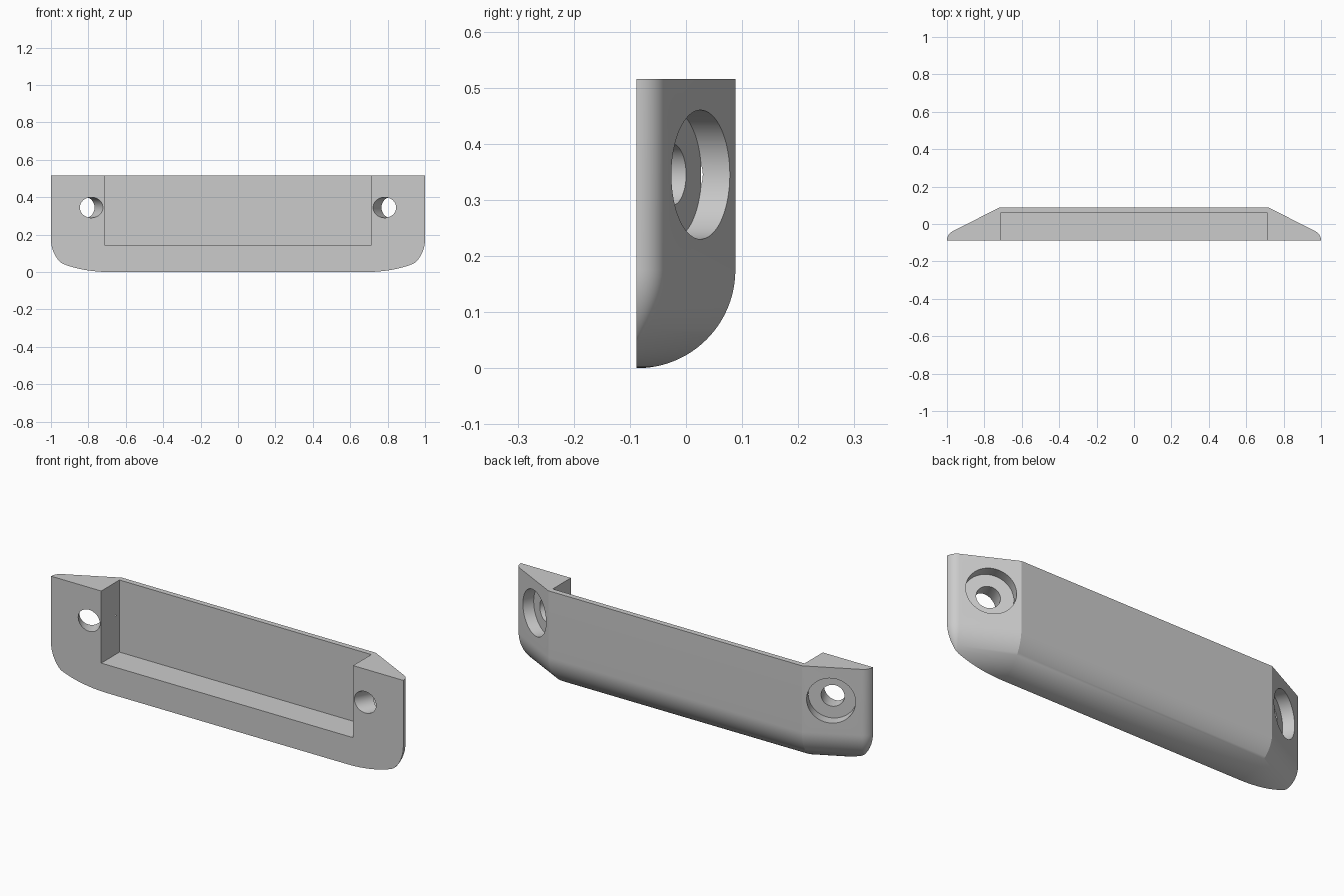
import bpy, bmesh
from math import sin, cos, tan, pi, radians
from mathutils import Matrix, Vector

cube = bpy.data.objects.get("Cube")
if cube:
    bpy.data.objects.remove(cube, do_unlink=True)

HALF_DEPTH, HEIGHT = 0.088, 0.515
ROUND = 0.175              # radius of the lower back edge
CORNER = 0.055             # radius of the outer end corners
SLOPE = radians(27)        # angle of the bevelled ends
FLAT_X = 0.72              # where the back turns into the bevel
ARC_STEPS, ROUND_STEPS = 10, 24

grey = bpy.data.materials.new("plain grey")
grey.use_nodes = True
COLOUR = (0.6, 0.6, 0.6, 1)
grey.diffuse_color = COLOUR
grey.node_tree.nodes["Principled BSDF"].inputs["Base Color"].default_value = COLOUR


def make_object(name, bm):
    bmesh.ops.recalc_face_normals(bm, faces=bm.faces)
    mesh = bpy.data.meshes.new(name)
    bm.to_mesh(mesh)
    bm.free()
    mesh.materials.append(grey)
    obj = bpy.data.objects.new(name, mesh)
    bpy.context.collection.objects.link(obj)
    return obj


def outline(inset):
    """Plan outline with the back and ends moved inwards by inset."""
    radius = max(CORNER - inset, 0)
    centre_x = 1 - CORNER
    if inset > CORNER:
        centre_x -= (inset - CORNER) / sin(SLOPE)
    half = []
    for i in range(ARC_STEPS + 1):
        a = (pi / 2 - SLOPE) * i / ARC_STEPS
        half.append((centre_x + radius * cos(a), -HALF_DEPTH + radius * sin(a)))
    half.append((FLAT_X - inset * tan(SLOPE / 2), HALF_DEPTH - inset))
    return half + [(-x, y) for x, y in reversed(half)]


# Body: stacked outlines, shrinking round the lower back edge
bm = bmesh.new()
levels = [(HEIGHT, 0)]
for i in range(ROUND_STEPS + 1):
    t = pi / 2 * i / ROUND_STEPS
    levels.append((ROUND * (1 - sin(t)), ROUND * (1 - cos(t))))
rings = [[bm.verts.new((x, y, z)) for x, y in outline(d)] for z, d in levels]
for upper, lower in zip(rings, rings[1:]):
    for i in range(len(upper)):
        j = (i + 1) % len(upper)
        # The front wall is one flat face, added below
        if j:
            bm.faces.new((upper[i], upper[j], lower[j], lower[i]))
bm.faces.new(rings[0])
bm.faces.new(rings[-1])
bm.faces.new([r[0] for r in rings] + [r[-1] for r in reversed(rings)])
bmesh.ops.remove_doubles(bm, verts=bm.verts, dist=0.00005)
body = make_object("mount_body", bm)


def cut(cutter):
    mod = body.modifiers.new("cut", "BOOLEAN")
    mod.operation, mod.solver, mod.object = "DIFFERENCE", "EXACT", cutter
    cutter.hide_render = True
    bpy.context.view_layer.objects.active = body
    bpy.ops.object.modifier_apply(modifier=mod.name)
    bpy.data.objects.remove(cutter, do_unlink=True)


# Front pocket, open at the top
bm = bmesh.new()
low, high = Vector((-0.715, -0.3, 0.145)), Vector((0.715, 0.06, 0.8))
bmesh.ops.create_cube(bm, size=1, matrix=Matrix.Translation((low + high) / 2)
                      @ Matrix.Diagonal((*(high - low), 1)))
cut(make_object("pocket_cutter", bm))

# Counterbored screw holes, square to the bevelled ends
for side in (1, -1):
    axis = Vector((side * sin(SLOPE), cos(SLOPE), 0))
    mouth = Vector((side * 0.842, 0.026, 0.345))
    for name, radius, start, end in (("counterbore", 0.115, -0.057, 0.2),
                                     ("screw_hole", 0.055, -0.3, 0.1)):
        bm = bmesh.new()
        place = (Matrix.Translation(mouth + axis * (start + end) / 2)
                 @ axis.to_track_quat("Z", "Y").to_matrix().to_4x4())
        bmesh.ops.create_cone(bm, cap_ends=True, segments=64, radius1=radius,
                              radius2=radius, depth=end - start, matrix=place)
        cut(make_object(name + "_cutter", bm))

# Smooth curves, crisp edges
bpy.ops.object.select_all(action="DESELECT")
body.select_set(True)
bpy.context.view_layer.objects.active = body
bpy.ops.object.shade_smooth_by_angle(angle=radians(20))
